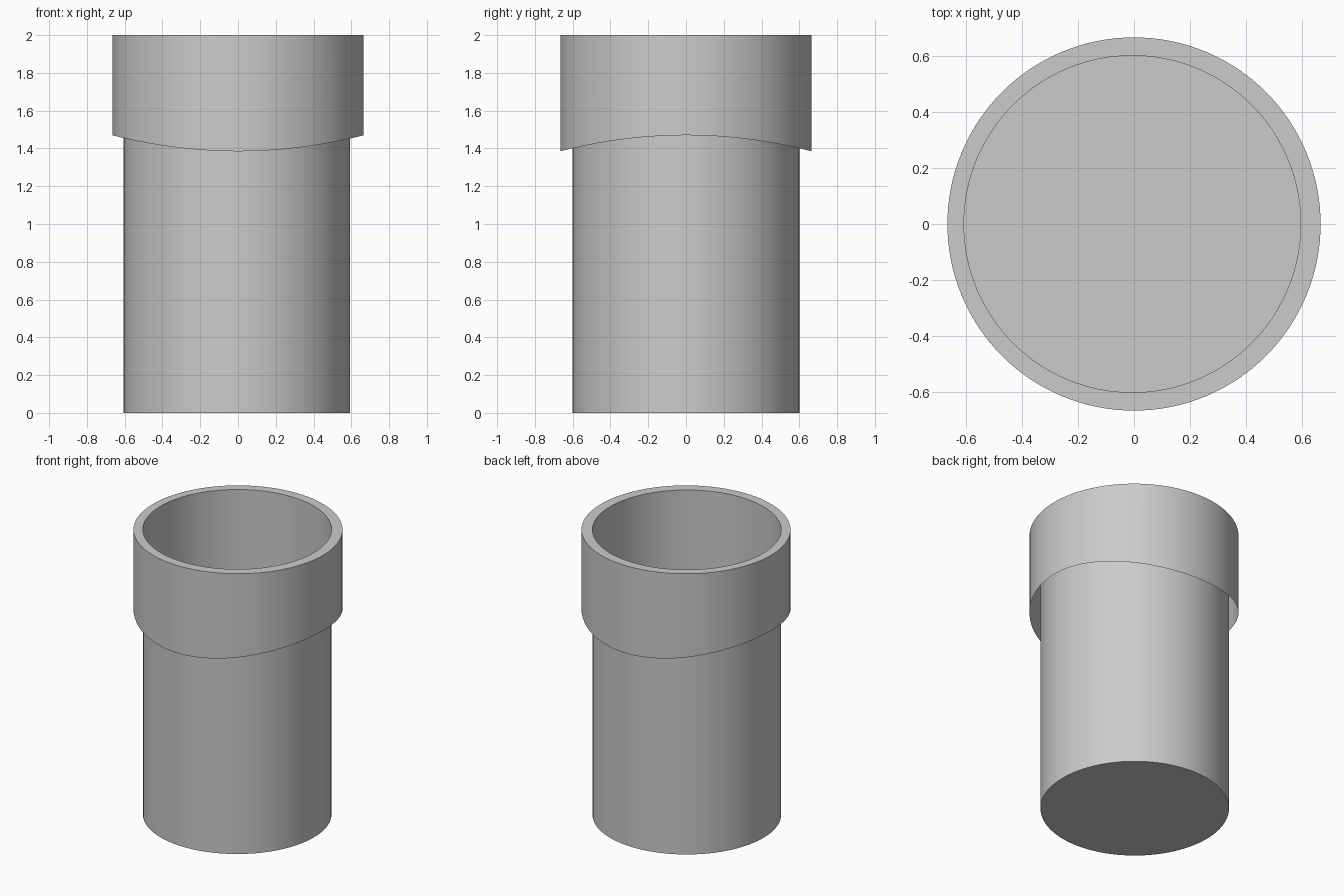
import bpy, bmesh
from math import cos, sin, tau, radians

if "Cube" in bpy.data.objects:
    bpy.data.objects.remove(bpy.data.objects["Cube"], do_unlink=True)

SIDES = 128
CUP_R, CUP_X = 0.6, -0.006
SLEEVE_R, TOP = 0.665, 2.0

grey = bpy.data.materials.new("plain grey")
grey.use_nodes = True
colour = (0.6, 0.6, 0.6, 1)
grey.diffuse_color = colour
grey.node_tree.nodes["Principled BSDF"].inputs["Base Color"].default_value = colour


def ring(bm, radius, height, cx=0.0):
    """Circle of vertices; height is a function of the local x."""
    out = []
    for i in range(SIDES):
        a = tau * i / SIDES
        x, y = radius * cos(a), radius * sin(a)
        out.append(bm.verts.new((x + cx, y, height(x))))
    return out


def bridge(bm, low, high):
    for i in range(SIDES):
        j = (i + 1) % SIDES
        bm.faces.new((low[i], low[j], high[j], high[i]))


def finish(bm, name):
    mesh = bpy.data.meshes.new(name)
    bm.to_mesh(mesh)
    bm.free()
    mesh.materials.append(grey)
    obj = bpy.data.objects.new(name, mesh)
    bpy.context.collection.objects.link(obj)
    bpy.ops.object.select_all(action="DESELECT")
    obj.select_set(True)
    bpy.context.view_layer.objects.active = obj
    bpy.ops.object.shade_smooth_by_angle(angle=radians(30))


def flat_top(x):
    return TOP


# Cup body: thin wall with a closed base
bm = bmesh.new()
base = ring(bm, CUP_R, lambda x: 0.0, CUP_X)
bridge(bm, base, ring(bm, CUP_R, flat_top, CUP_X))
bm.faces.new(base[::-1])
finish(bm, "cup_body")

# Sleeve: hangs from a flat rim, open below, lower edge curved upward at the sides
bm = bmesh.new()
hem = ring(bm, SLEEVE_R, lambda x: 1.385 + 0.085 * (x / SLEEVE_R) ** 2)
outer = ring(bm, SLEEVE_R, flat_top)
bridge(bm, hem, outer)
bridge(bm, outer, ring(bm, CUP_R, flat_top, CUP_X))
finish(bm, "rim_sleeve")
